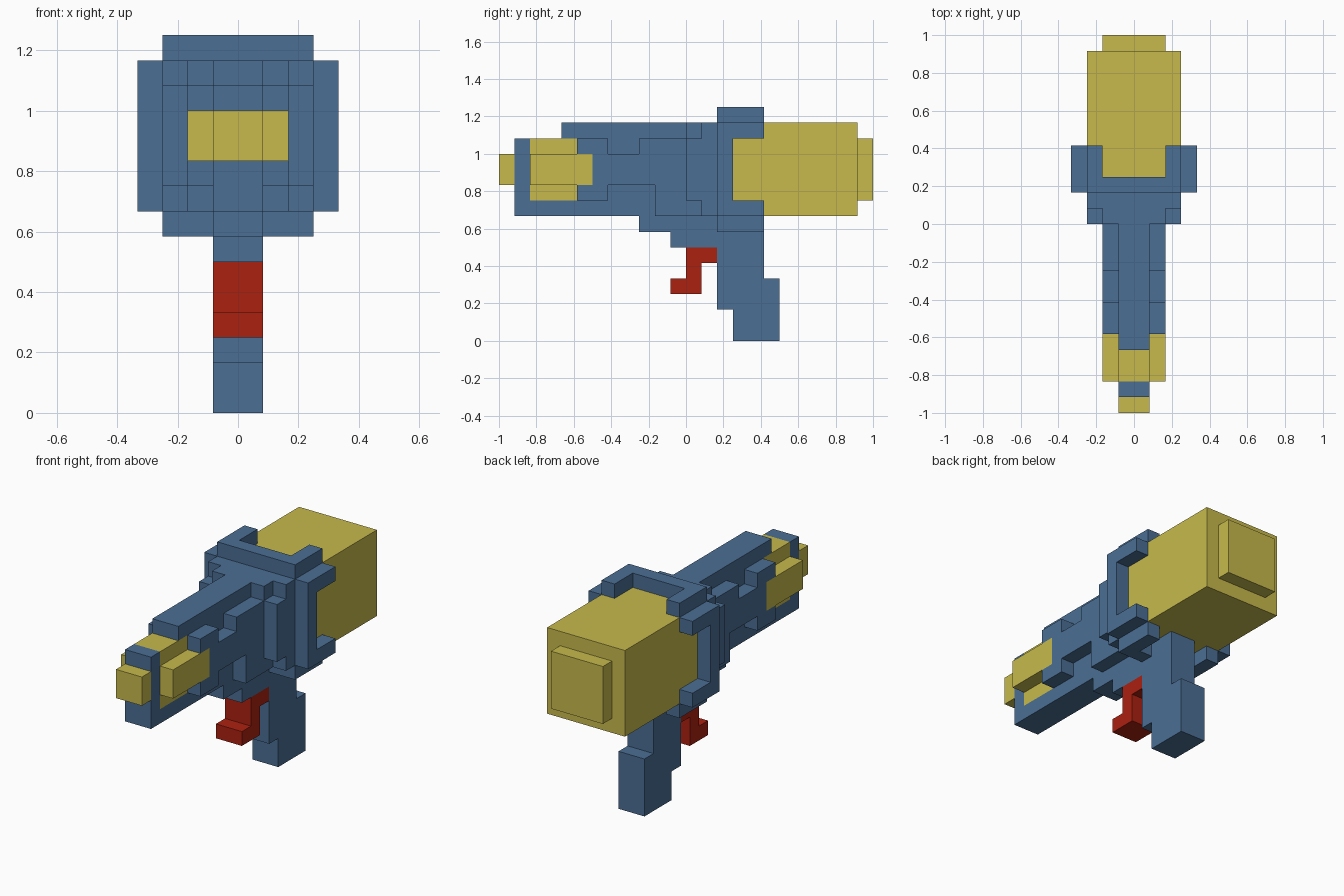
import bpy, bmesh

if "Cube" in bpy.data.objects:
    bpy.data.objects.remove(bpy.data.objects["Cube"])

U = 1 / 12  # one voxel


def material(name, rgb):
    m = bpy.data.materials.new(name)
    m.diffuse_color = (*rgb, 1)
    m.use_nodes = True
    m.node_tree.nodes["Principled BSDF"].inputs["Base Color"].default_value = m.diffuse_color
    return m


BLUE = material("steel blue", (0.069, 0.156, 0.296))
YELLOW = material("mustard yellow", (0.571, 0.491, 0.074))
RED = material("trigger red", (0.407, 0.015, 0.005))


def prism(name, mat, x0, x1, profile, mirror=False):
    """Extrude a (y, z) outline from x0 to x1, optionally repeated on the other side."""
    bm = bmesh.new()
    for s in ((1, -1) if mirror else (1,)):
        face = bm.faces.new([bm.verts.new((s * x0 * U, y * U, z * U)) for y, z in profile])
        ext = bmesh.ops.extrude_face_region(bm, geom=[face], use_keep_orig=True)
        verts = [g for g in ext["geom"] if isinstance(g, bmesh.types.BMVert)]
        bmesh.ops.translate(bm, verts=verts, vec=(s * (x1 - x0) * U, 0, 0))
    bmesh.ops.recalc_face_normals(bm, faces=bm.faces)
    mesh = bpy.data.meshes.new(name)
    bm.to_mesh(mesh)
    bm.free()
    mesh.materials.append(mat)
    ob = bpy.data.objects.new(name, mesh)
    bpy.context.collection.objects.link(ob)
    return ob


def rect(y0, y1, z0, z1):
    return [(y0, z0), (y1, z0), (y1, z1), (y0, z1)]


# Central body: nose, barrel, top rail and stepped grip in one outline
prism("body_and_grip", BLUE, -1, 1, [
    (-11, 8), (-3, 8), (-3, 7), (-1, 7), (-1, 6), (2, 6), (2, 2), (3, 2), (3, 0),
    (6, 0), (6, 4), (5, 4), (5, 8), (3, 8), (3, 14), (-8, 14), (-8, 13), (-7, 13),
    (-7, 9), (-10, 9), (-10, 13), (-11, 13)])

# Notched cheek plates on both sides of the barrel
prism("side_plates", BLUE, 1, 2, [
    (-7, 9), (-5, 9), (-5, 10), (-2, 10), (-2, 8), (2, 8), (2, 14), (0, 14), (0, 13),
    (-3, 13), (-3, 12), (-5, 12), (-5, 13), (-7, 13), (-7, 12), (-6, 12), (-6, 10),
    (-7, 10)], mirror=True)

# Stepped collar in front of the clamp
prism("collar", BLUE, 2, 3, [
    (0, 9), (1, 9), (1, 8), (2, 8), (2, 14), (1, 14), (1, 13), (0, 13)], mirror=True)

# Clamp holding the tank: centre plate, side brackets, top and bottom fingers
prism("clamp_plate", BLUE, -3, 3, rect(2, 3, 7, 15))
prism("clamp_sides", BLUE, 3, 4, [
    (2, 8), (5, 8), (5, 9), (3, 9), (3, 13), (5, 13), (5, 14), (2, 14)], mirror=True)
prism("clamp_top_fingers", BLUE, 2, 3, rect(3, 5, 14, 15), mirror=True)
prism("clamp_bottom_fingers", BLUE, 2, 3, rect(3, 5, 7, 8), mirror=True)

# Tank and its end cap
prism("tank", YELLOW, -3, 3, rect(3, 11, 8, 14))
prism("tank_cap", YELLOW, -2, 2, rect(11, 12, 9, 13))

# Yellow muzzle, barrel core and side pods
prism("muzzle", YELLOW, -1, 1, rect(-12, -11, 10, 12))
prism("barrel_core", YELLOW, -1, 1, rect(-10, -7, 9, 13))
prism("side_pods", YELLOW, 1, 2, rect(-10, -6, 10, 12), mirror=True)

# Trigger
prism("trigger", RED, -1, 1, [
    (-1, 3), (1, 3), (1, 5), (2, 5), (2, 6), (0, 6), (0, 4), (-1, 4)])
